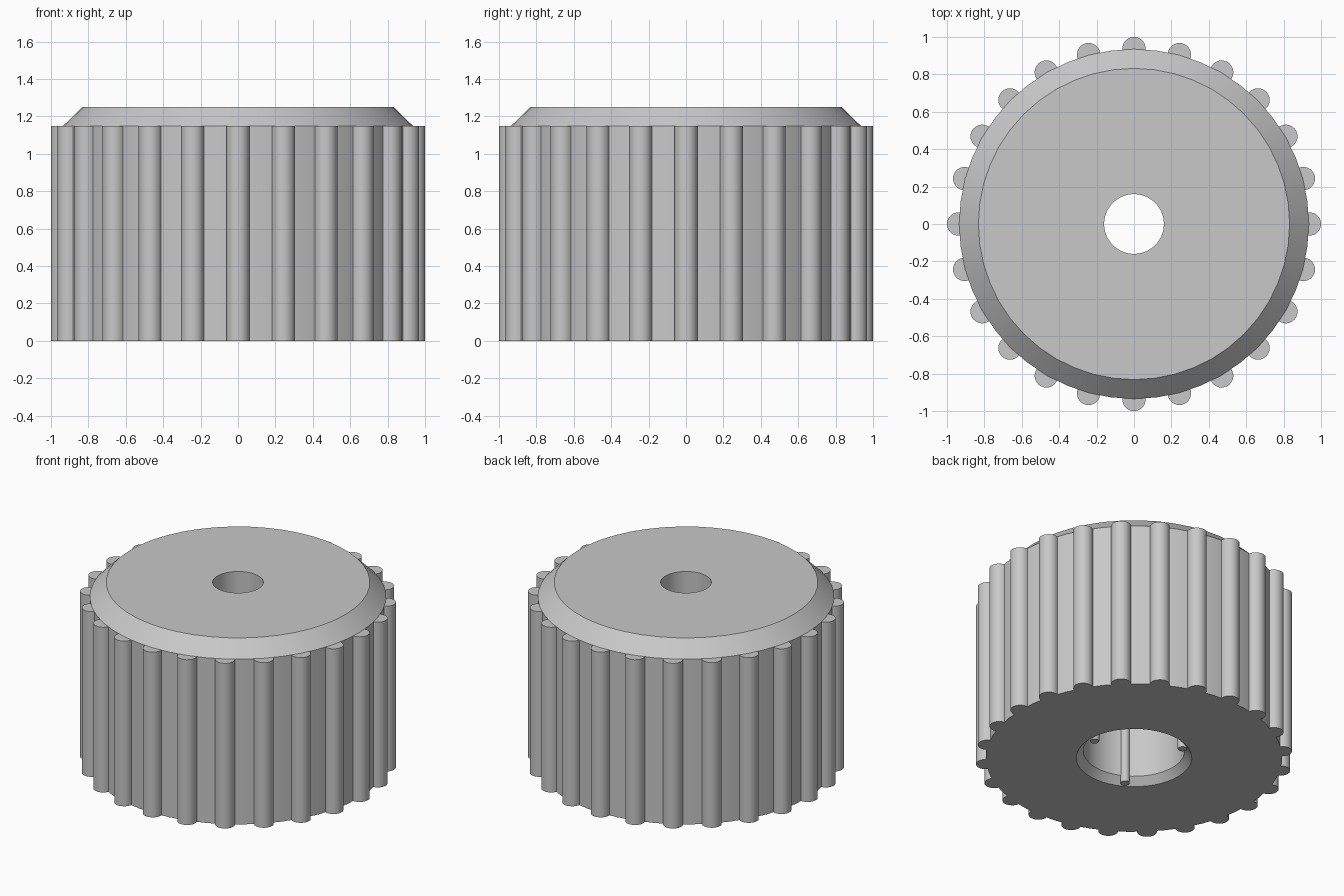
import bpy, bmesh
from math import cos, sin, pi, radians, tau

cube = bpy.data.objects.get("Cube")
if cube:
    bpy.data.objects.remove(cube, do_unlink=True)

grey = bpy.data.materials.new("plain grey")
grey.use_nodes = True
COLOUR = (0.58, 0.58, 0.58, 1)
grey.diffuse_color = COLOUR
grey.node_tree.nodes["Principled BSDF"].inputs["Base Color"].default_value = COLOUR

SIDES = 48
SHOULDER = 1.15    # height where the grip ends and the bevel starts
HEIGHT = 1.25
BORE_TOP = 0.85


def finish(name, bm):
    bmesh.ops.recalc_face_normals(bm, faces=bm.faces)
    mesh = bpy.data.meshes.new(name)
    bm.to_mesh(mesh)
    bm.free()
    mesh.materials.append(grey)
    obj = bpy.data.objects.new(name, mesh)
    bpy.context.collection.objects.link(obj)
    bpy.ops.object.select_all(action='DESELECT')
    obj.select_set(True)
    bpy.context.view_layer.objects.active = obj
    bpy.ops.object.shade_smooth_by_angle(angle=radians(30))
    return obj


def lathe(name, profile):
    """Turn a closed (radius, height) profile around the z axis."""
    bm = bmesh.new()
    rings = [[bm.verts.new((r * cos(tau * i / SIDES), r * sin(tau * i / SIDES), z))
              for i in range(SIDES)] for r, z in profile]
    for a, b in zip(rings, rings[1:] + rings[:1]):
        for i in range(SIDES):
            j = (i + 1) % SIDES
            bm.faces.new((a[i], a[j], b[j], b[i]))
    return finish(name, bm)


def ribs(name, count, distance, radius, top, start, sweep, steps):
    """Upright round ribs in a ring, each a prism over an arc."""
    bm = bmesh.new()
    for k in range(count):
        turn = tau * k / count
        cx, cy = distance * cos(turn), distance * sin(turn)
        arc = [turn + start + sweep * s / steps for s in range(steps + (sweep < tau))]
        low, high = [[bm.verts.new((cx + radius * cos(a), cy + radius * sin(a), z))
                      for a in arc] for z in (0, top)]
        bm.faces.new(low)
        bm.faces.new(high)
        for i in range(steps):
            j = (i + 1) % len(arc)
            bm.faces.new((low[i], low[j], high[j], high[i]))
    return finish(name, bm)


# Body with bevelled top, through hole and wider chamfered bore below
lathe("knob_body", [
    (0.365, 0), (0.935, 0), (0.935, SHOULDER), (0.832, HEIGHT),
    (0.16, HEIGHT), (0.16, BORE_TOP), (0.32, BORE_TOP), (0.32, 0.05)])

# Half-round grip ribs around the outside
ribs("grip_ribs", 24, 0.9375, 0.0625, SHOULDER, -radians(96), radians(192), 14)

# Three thin ribs that pinch the shaft inside the bore
ribs("bore_ribs", 3, 0.325, 0.03, BORE_TOP, 0, tau, 16)
